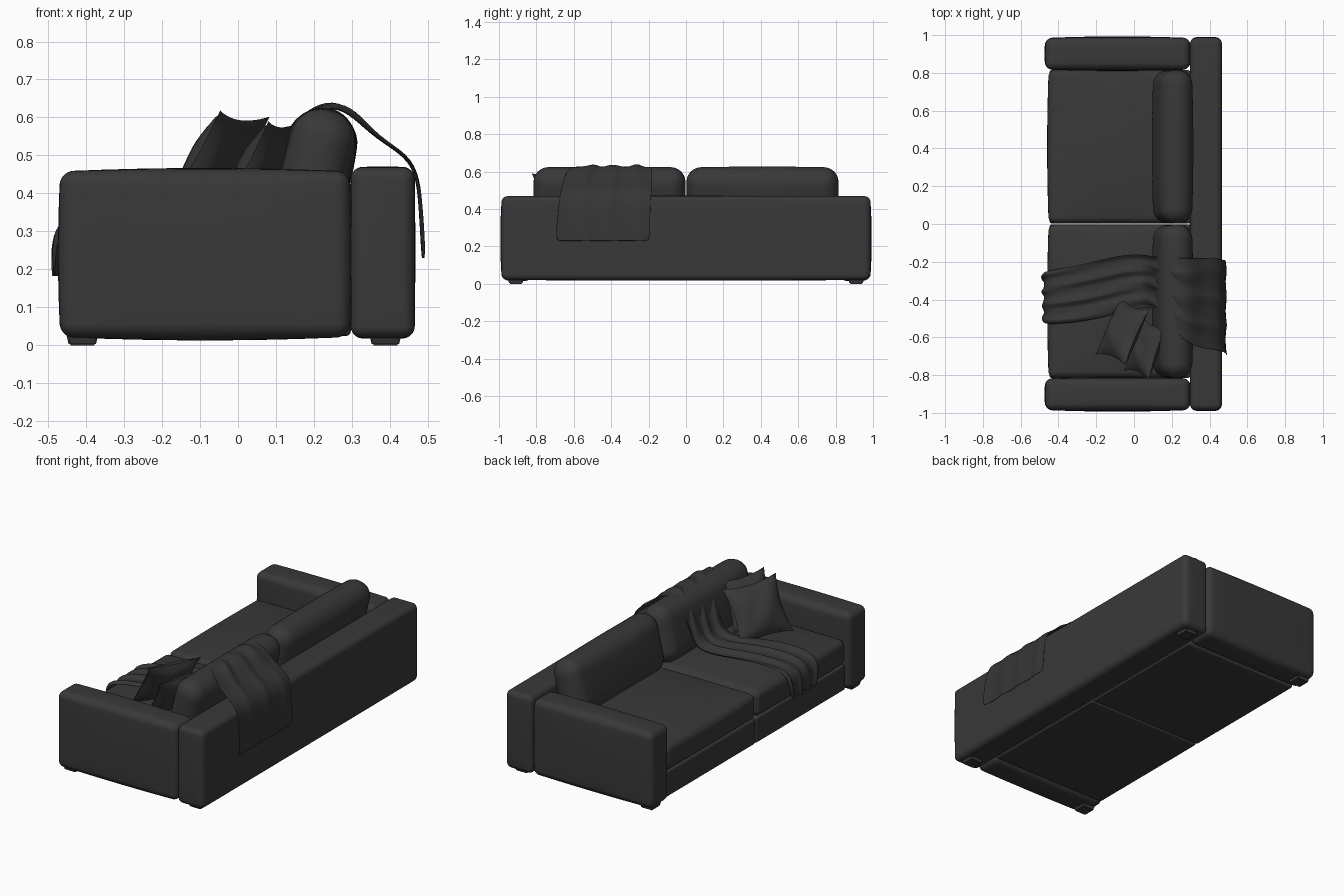
import bpy, bmesh, math
from mathutils import Vector, Matrix

if "Cube" in bpy.data.objects:
    bpy.data.objects.remove(bpy.data.objects["Cube"])


def material(name, value):
    m = bpy.data.materials.new(name)
    m.use_nodes = True
    col = (value, value, value, 1)
    m.diffuse_color = col
    m.node_tree.nodes["Principled BSDF"].inputs["Base Color"].default_value = col
    return m


fabric = material("charcoal fabric", 0.04)
throw_cloth = material("throw charcoal", 0.036)


def finish(name, bm, mat, angle=50):
    bmesh.ops.recalc_face_normals(bm, faces=bm.faces)
    mesh = bpy.data.meshes.new(name)
    bm.to_mesh(mesh)
    bm.free()
    ob = bpy.data.objects.new(name, mesh)
    bpy.context.collection.objects.link(ob)
    mesh.materials.append(mat)
    bpy.ops.object.select_all(action='DESELECT')
    ob.select_set(True)
    bpy.context.view_layer.objects.active = ob
    bpy.ops.object.shade_smooth_by_angle(angle=math.radians(angle))
    return ob


def soft_box(name, lo, hi, r, puff=(0, 0, 0), tilt=0):
    """Rounded box whose faces swell outward by puff along each axis."""
    lo, hi = Vector(lo), Vector(hi)
    mid, half = (lo + hi) / 2, (hi - lo) / 2
    bm = bmesh.new()
    bmesh.ops.create_cube(bm, size=2)
    bmesh.ops.subdivide_edges(bm, edges=bm.edges[:], cuts=15, use_grid_fill=True)
    turn = Matrix.Rotation(tilt, 3, 'Y')
    for v in bm.verts:
        t = v.co.copy()
        core, off = Vector(), Vector()
        for i in range(3):
            a, s = abs(t[i]), math.copysign(1, t[i])
            core[i] = s * (half[i] - r) * min(a * 2, 1)
            off[i] = s * math.tan(max(a - 0.5, 0) * math.pi / 2)
        p = core + off.normalized() * r
        q = [1 - (p[i] / half[i]) ** 2 for i in range(3)]
        for i in range(3):
            j, k = (i + 1) % 3, (i + 2) % 3
            p[i] += puff[i] * p[i] / half[i] * max(q[j], 0) * max(q[k], 0)
        v.co = mid + turn @ p
    return finish(name, bm, fabric)


def pillow(name, centre, u, v, thick):
    """Square scatter pillow spanned by two half-edge vectors."""
    u, v, centre = Vector(u), Vector(v), Vector(centre)
    n = u.cross(v).normalized()
    bm = bmesh.new()
    for side in (1, -1):
        made = bmesh.ops.create_grid(bm, x_segments=14, y_segments=14, size=1)
        for vert in made["verts"]:
            a, b, _ = vert.co
            ea, eb = max(1 - a * a, 0), max(1 - b * b, 0)
            crease = 0.006 * math.sin(5 * a + 3 * b) * ea * eb
            vert.co = (centre + u * a * (1 - 0.13 * eb) + v * b * (1 - 0.13 * ea)
                       + n * (side * thick * (ea * eb) ** 0.55 + crease))
    bmesh.ops.remove_doubles(bm, verts=bm.verts, dist=0.0005)
    return finish(name, bm, fabric, 70)


# Backrest
soft_box("backrest", (0.297, -0.985, 0.02), (0.465, 0.985, 0.468), 0.03, (0.002, 0.006, 0.003))

# Mirrored halves: arm, base, seat cushion, back cushion and feet
for side, label in ((1, "left"), (-1, "right")):
    def span(a, b):
        return sorted((side * a, side * b))

    y0, y1 = span(0.818, 0.985)
    soft_box(label + "_arm", (-0.468, y0, 0.022), (0.294, y1, 0.458), 0.035, (0.006, 0.008, 0.009))
    y0, y1 = span(0.003, 0.815)
    soft_box(label + "_base", (-0.447, y0, 0.025), (0.297, y1, 0.172), 0.012)
    soft_box(label + "_seat_cushion", (-0.452, y0, 0.172), (0.29, y1, 0.318), 0.035, (0.008, 0, 0.028))
    soft_box(label + "_back_cushion", (0.122, y0, 0.3), (0.287, y1, 0.622), 0.076,
             (0.014, 0, 0.006), math.radians(13))
    for x, end in ((-0.41, "front"), (0.388, "back")):
        bm = bmesh.new()
        place = Matrix.Translation((x, side * 0.91, 0.0175)) @ Matrix.Rotation(math.pi / 4, 4, 'Z')
        bmesh.ops.create_cone(bm, cap_ends=True, segments=4, radius1=0.05, radius2=0.062,
                              depth=0.035, matrix=place)
        bmesh.ops.bevel(bm, geom=bm.edges[:], offset=0.004, segments=2, affect='EDGES')
        finish(label + "_" + end + "_foot", bm, fabric, 30)

# Scatter pillows
pillow("front_pillow", (-0.06, -0.57, 0.475), (0.065, 0.15, -0.008), (0.078, -0.03, 0.135), 0.058)
pillow("rear_pillow", (0.06, -0.66, 0.465), (0.045, 0.14, 0), (0.065, -0.025, 0.125), 0.05)

# Throw blanket: rows of x, z, near edge y, far edge y along its drape
drape = [
    (-0.474, 0.18, -0.28, -0.50), (-0.478, 0.25, -0.26, -0.52),
    (-0.466, 0.315, -0.25, -0.53), (-0.41, 0.347, -0.24, -0.53),
    (-0.30, 0.358, -0.22, -0.52), (-0.18, 0.364, -0.19, -0.50),
    (-0.05, 0.362, -0.16, -0.46), (0.06, 0.37, -0.16, -0.44),
    (0.098, 0.45, -0.17, -0.45), (0.14, 0.55, -0.17, -0.48),
    (0.19, 0.61, -0.18, -0.54), (0.25, 0.634, -0.18, -0.60),
    (0.305, 0.605, -0.18, -0.64), (0.36, 0.548, -0.18, -0.66),
    (0.445, 0.498, -0.18, -0.67), (0.473, 0.44, -0.19, -0.68),
    (0.480, 0.34, -0.19, -0.69), (0.486, 0.225, -0.19, -0.70),
]
cols = 17
bm = bmesh.new()
rows = []
for i, (x, z, ya, yb) in enumerate(drape):
    p, q = drape[max(i - 1, 0)], drape[min(i + 1, len(drape) - 1)]
    n = Vector((p[1] - q[1], 0, q[0] - p[0])).normalized()
    depth = 0.015 if i < 13 else 0.006
    row = []
    for j in range(cols):
        t = j / (cols - 1)
        # gathered folds run diagonally along the length
        wave = math.sin(t * 21 + i * 0.35) + 0.5 * math.sin(t * 37 - i * 0.6)
        lift = depth * max(wave, -0.15)
        row.append(bm.verts.new(Vector((x, ya + (yb - ya) * t, z)) + n * lift))
    rows.append(row)
for a, b in zip(rows, rows[1:]):
    for j in range(cols - 1):
        bm.faces.new((a[j], a[j + 1], b[j + 1], b[j]))
throw = finish("throw_blanket", bm, throw_cloth, 60)
thick = throw.modifiers.new("thickness", 'SOLIDIFY')
thick.thickness = 0.004
thick.offset = 0
smooth = throw.modifiers.new("smooth", 'SUBSURF')
smooth.levels = smooth.render_levels = 2
